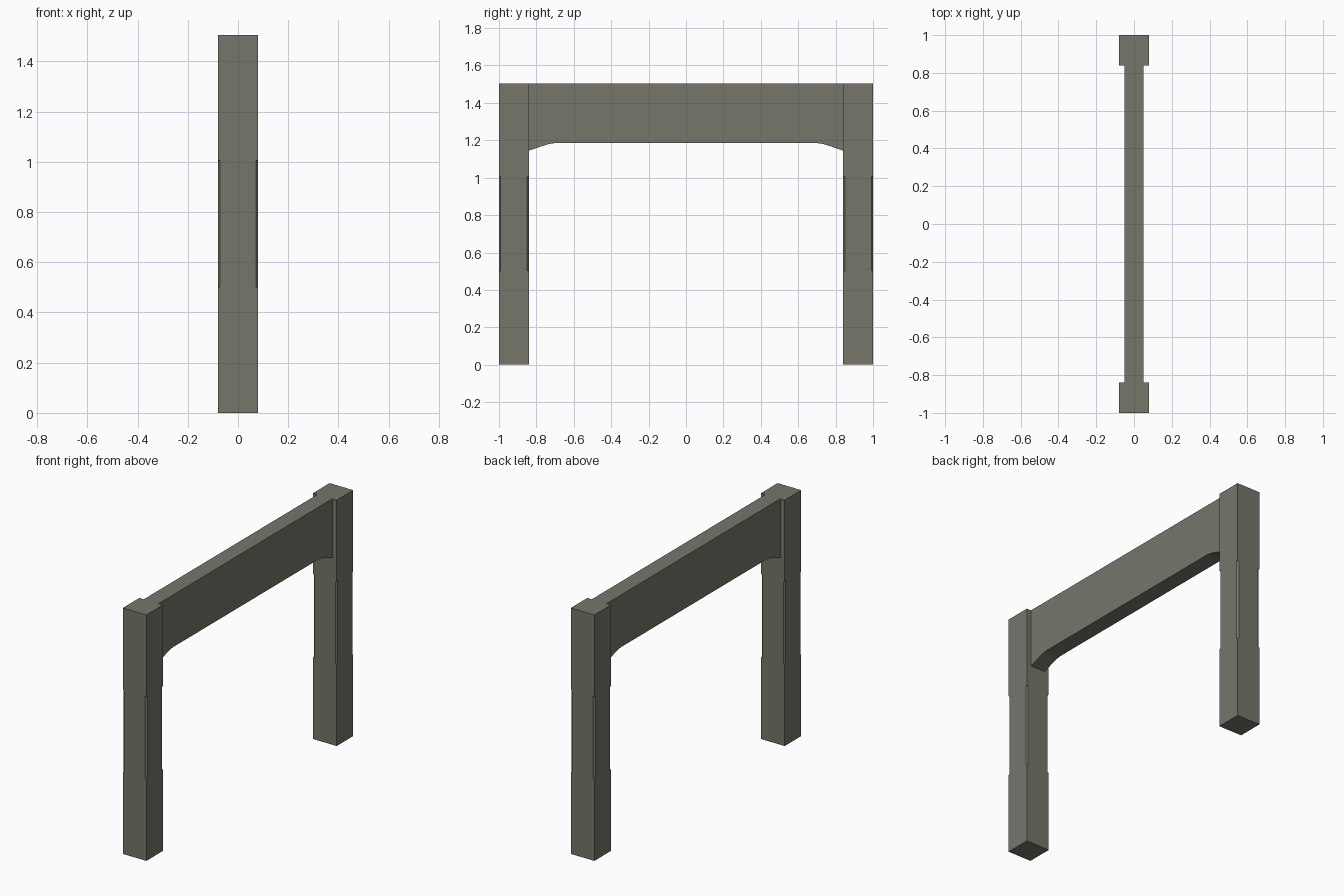
import bpy, bmesh

if "Cube" in bpy.data.objects:
    bpy.data.objects.remove(bpy.data.objects["Cube"])

stone = bpy.data.materials.new("weathered_grey")
stone.diffuse_color = (0.18, 0.18, 0.148, 1)
stone.use_nodes = True
stone.node_tree.nodes["Principled BSDF"].inputs["Base Color"].default_value = stone.diffuse_color

HALF = 0.08       # half width of a post
TOP = 1.505       # overall height
CUT = 0.009       # chamfer size on post corners


def finish(bm, name):
    bmesh.ops.remove_doubles(bm, verts=bm.verts, dist=1e-5)
    bmesh.ops.recalc_face_normals(bm, faces=bm.faces)
    mesh = bpy.data.meshes.new(name)
    bm.to_mesh(mesh)
    bm.free()
    mesh.materials.append(stone)
    obj = bpy.data.objects.new(name, mesh)
    bpy.context.collection.objects.link(obj)
    return obj


def ring(bm, y, z, c):
    h = HALF
    pts = [(h, -h + c), (h, h - c), (h - c, h), (-h + c, h),
           (-h, h - c), (-h, -h + c), (-h + c, -h), (h - c, -h)]
    return [bm.verts.new((px, y + py, z)) for px, py in pts]


def post(name, y):
    # square post with stopped chamfers along the middle of its corners
    bm = bmesh.new()
    levels = [(0, 0), (0.497, 0), (0.503, CUT), (1.004, CUT), (1.01, 0), (TOP, 0)]
    rings = [ring(bm, y, z, c) for z, c in levels]
    for a, b in zip(rings, rings[1:]):
        for i in range(8):
            j = (i + 1) % 8
            bm.faces.new((a[i], a[j], b[j], b[i]))
    bm.faces.new(rings[0][::-1])
    bm.faces.new(rings[-1])
    return finish(bm, name)


post("front_post", -1 + HALF)
post("back_post", 1 - HALF)

# Crossbeam with curved haunches beneath each end
half_curve = [(0.70, 1.185), (0.735, 1.180), (0.775, 1.167), (0.84, 1.145)]
profile = [(-y, z) for y, z in reversed(half_curve)] + half_curve
profile += [(0.84, TOP), (-0.84, TOP)]
bm = bmesh.new()
side = bm.faces.new([bm.verts.new((-0.05, y, z)) for y, z in profile])
ext = bmesh.ops.extrude_face_region(bm, geom=[side], use_keep_orig=True)
bmesh.ops.translate(bm, vec=(0.10, 0, 0),
                    verts=[g for g in ext["geom"] if isinstance(g, bmesh.types.BMVert)])
finish(bm, "crossbeam")
